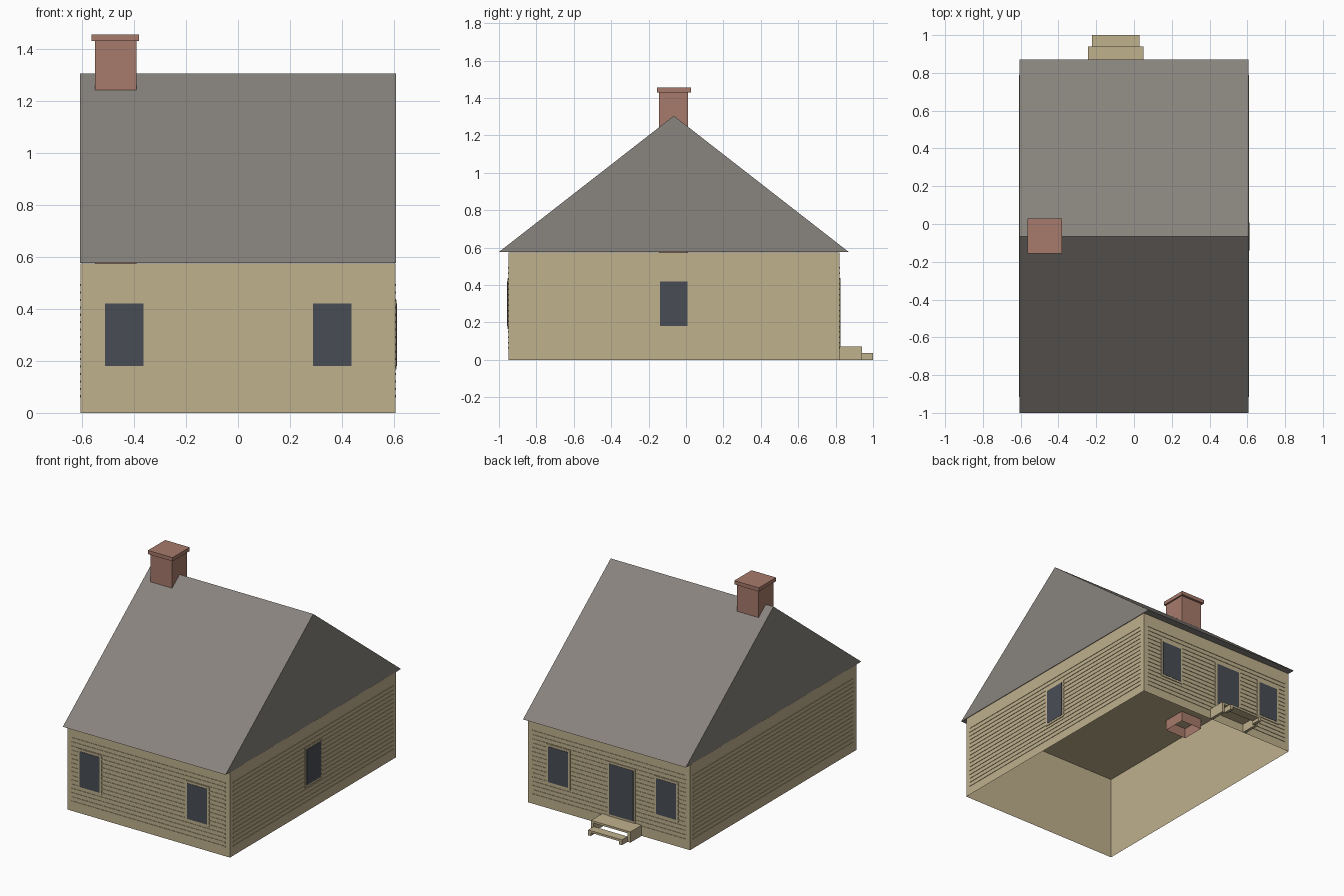
import bpy
import bmesh
from mathutils import Vector

cube = bpy.data.objects.get("Cube")
if cube:
    bpy.data.objects.remove(cube, do_unlink=True)


def srgb(*rgb):
    return tuple((c / 255) ** 2.2 for c in rgb) + (1.0,)


def material(name, color):
    m = bpy.data.materials.new(name)
    m.use_nodes = True
    m.diffuse_color = color
    m.node_tree.nodes["Principled BSDF"].inputs["Base Color"].default_value = color
    return m


SIDING = material("beige siding", srgb(190, 175, 140))
ROOF = material("grey roof", srgb(135, 130, 124))
BRICK = material("red brick", srgb(166, 121, 106))
GLASS = material("dark slate", srgb(74, 79, 86))


def add_box(bm, lo, hi, skip=None):
    """Add a box between two corners; skip drops the face with that normal."""
    lo, hi = Vector(lo), Vector(hi)
    geo = bmesh.ops.create_cube(bm, size=1)
    for v in geo["verts"]:
        v.co = (lo + hi) / 2 + v.co * (hi - lo)
    if skip:
        faces = {f for v in geo["verts"] for f in v.link_faces}
        for f in faces:
            f.normal_update()
        gone = [f for f in faces if f.normal.dot(Vector(skip)) > 0.9]
        bmesh.ops.delete(bm, geom=gone, context="FACES_ONLY")


def finish(name, bm, mat):
    mesh = bpy.data.meshes.new(name)
    bm.to_mesh(mesh)
    bm.free()
    mesh.materials.append(mat)
    obj = bpy.data.objects.new(name, mesh)
    bpy.context.collection.objects.link(obj)
    return obj


def boxes(name, mat, *pairs, skip=None):
    bm = bmesh.new()
    for lo, hi in pairs:
        add_box(bm, lo, hi, skip)
    return finish(name, bm, mat)


HALF, FRONT, BACK, EAVE = 0.605, -0.95, 0.82, 0.577
RIDGE_Y, RIDGE_Z = -0.065, 1.305
DOWN = (0, 0, -1)


def on_wall(wall, a, b, z0, z1, out):
    """Corners of a thin plate on a named wall, from a to b along it."""
    if wall in ("front", "back"):
        y = FRONT if wall == "front" else BACK
        tip = y - out if wall == "front" else y + out
        return (a, min(y, tip), z0), (b, max(y, tip), z1)
    x = HALF if wall == "left" else -HALF
    tip = x + out if wall == "left" else x - out
    return (min(x, tip), a, z0), (max(x, tip), b, z1)


# Wall shell, open underneath
boxes("walls", SIDING, ((-HALF, FRONT, 0), (HALF, BACK, EAVE - 0.002)), skip=DOWN)

# Horizontal siding strips on all four walls
spans = {"front": (-0.575, 0.572), "back": (-0.575, 0.572),
         "left": (-0.915, 0.788), "right": (-0.915, 0.788)}
for wall, (a, b) in spans.items():
    rows = [on_wall(wall, a, b, 0.06 + i * 0.0285, 0.068 + i * 0.0285, 0.003)
            for i in range(16)]
    boxes(wall + "_siding_strips", SIDING, *rows)


# Windows and door: trim plate with a dark pane on it
def opening(name, wall, centre, width, z0, z1, trim=0.014):
    w = width / 2
    boxes(name + "_trim", SIDING,
          on_wall(wall, centre - w - trim, centre + w + trim, z0 - trim, z1 + trim, 0.005))
    boxes(name + "_pane", GLASS,
          on_wall(wall, centre - w, centre + w, z0, z1, 0.007))


for name, wall, centre in (("front_right_window", "front", -0.438),
                           ("front_left_window", "front", 0.363),
                           ("back_right_window", "back", -0.43),
                           ("back_left_window", "back", 0.375),
                           ("side_window", "left", -0.065)):
    opening(name, wall, centre, 0.148, 0.18, 0.42)
opening("back_door", "back", -0.095, 0.18, 0.085, 0.425)

# Gable roof prism
bm = bmesh.new()
profile = [(-1.0, EAVE), (0.87, EAVE), (RIDGE_Y, RIDGE_Z)]
gable = bm.faces.new([bm.verts.new((-HALF - 0.002, y, z)) for y, z in profile])
side = bmesh.ops.extrude_face_region(bm, geom=[gable])
for v in side["geom"]:
    if isinstance(v, bmesh.types.BMVert):
        v.co.x = HALF + 0.002
bmesh.ops.recalc_face_normals(bm, faces=bm.faces)
finish("roof", bm, ROOF)

# Chimney, shaft open at the bottom
boxes("chimney_shaft", BRICK, ((-0.55, -0.145, 0.505), (-0.39, 0.012, 1.43)), skip=DOWN)
boxes("chimney_cap", BRICK, ((-0.563, -0.155, 1.43), (-0.38, 0.028, 1.455)))


# Back steps: a tread on two side panels
def step(name, x0, x1, y0, y1, top):
    leg, tread = 0.02, 0.014
    boxes(name, SIDING,
          ((x0, y0, top - tread), (x1, y1, top)),
          ((x0, y0, 0), (x0 + leg, y1, top - tread)),
          ((x1 - leg, y0, 0), (x1, y1, top - tread)))


step("upper_step", -0.243, 0.05, BACK, 0.94, 0.072)
step("lower_step", -0.222, 0.03, 0.94, 1.0, 0.036)
